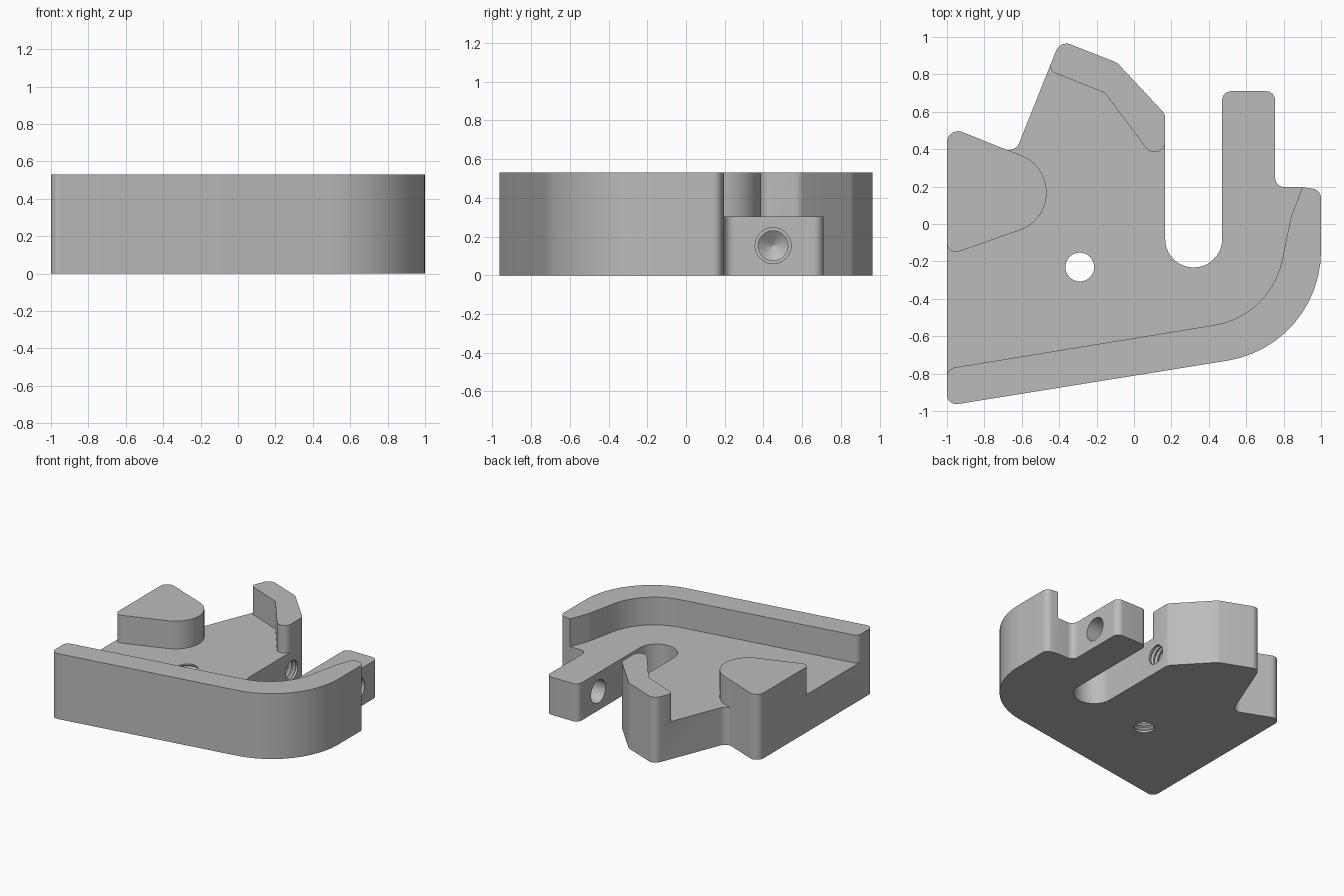
import bpy, bmesh, math
from mathutils import Vector, Matrix

cube = bpy.data.objects.get("Cube")
if cube:
    bpy.data.objects.remove(cube, do_unlink=True)

HEIGHT, FLOOR = 0.53, 0.305

grey = bpy.data.materials.new("plain grey")
grey.use_nodes = True
grey.diffuse_color = (0.5, 0.5, 0.5, 1)
grey.node_tree.nodes["Principled BSDF"].inputs["Base Color"].default_value = (0.5, 0.5, 0.5, 1)


def rounded(corners):
    """Turn (x, y, radius) corners into a closed path with tangent arcs."""
    path = []
    for i, (x, y, r) in enumerate(corners):
        p = Vector((x, y))
        if r == 0:
            path.append(p)
            continue
        a = (Vector(corners[i - 1][:2]) - p).normalized()
        b = (Vector(corners[(i + 1) % len(corners)][:2]) - p).normalized()
        half = a.angle(b) / 2
        centre = p + (a + b).normalized() * r / math.sin(half)
        start = p + a * r / math.tan(half) - centre
        end = p + b * r / math.tan(half) - centre
        turn = math.atan2(start.x * end.y - start.y * end.x, start.dot(end))
        steps = max(3, math.ceil(abs(turn) / math.radians(7)))
        for k in range(steps + 1):
            path.append(centre + Matrix.Rotation(turn * k / steps, 2) @ start)
    return path


def finish(name, bm):
    bmesh.ops.recalc_face_normals(bm, faces=bm.faces)
    mesh = bpy.data.meshes.new(name)
    bm.to_mesh(mesh)
    bm.free()
    mesh.materials.append(grey)
    obj = bpy.data.objects.new(name, mesh)
    bpy.context.collection.objects.link(obj)
    return obj


def prism(name, corners, z0, z1):
    bm = bmesh.new()
    base = bm.faces.new([bm.verts.new((p.x, p.y, z0)) for p in rounded(corners)])
    top = bmesh.ops.extrude_face_region(bm, geom=[base])["geom"]
    verts = [v for v in top if isinstance(v, bmesh.types.BMVert)]
    bmesh.ops.translate(bm, verts=verts, vec=(0, 0, z1 - z0))
    return finish(name, bm)


def turned(name, profile, matrix, sides=32):
    """Revolve (radius, height) pairs around the local z axis."""
    bm = bmesh.new()
    rings = []
    for r, h in profile:
        rings.append([bm.verts.new((r * math.cos(math.tau * k / sides),
                                    r * math.sin(math.tau * k / sides), h))
                      for k in range(sides)])
    for low, high in zip(rings, rings[1:]):
        for k in range(sides):
            n = (k + 1) % sides
            bm.faces.new((low[k], low[n], high[n], high[k]))
    bm.faces.new(rings[0])
    bm.faces.new(rings[-1])
    bm.transform(matrix)
    return finish(name, bm)


def thread(start, end, pitch=0.036, inner=0.077, outer=0.091):
    profile = []
    for k in range(int((end - start) / pitch)):
        h = start + k * pitch
        profile += [(inner, h), (inner, h + pitch * 0.3), (outer, h + pitch * 0.65)]
    return profile + [(inner, end)]


def cut(target, cutter):
    mod = target.modifiers.new("cut", "BOOLEAN")
    mod.operation, mod.solver, mod.object = "DIFFERENCE", "EXACT", cutter
    bpy.context.view_layer.objects.active = target
    bpy.ops.object.modifier_apply(modifier=mod.name)
    bpy.data.objects.remove(cutter, do_unlink=True)


# Full-height block with the slot and prong in its outline
block = prism("bracket_body", [
    (-1, -0.972, 0.05), (1, -0.65, 0.594), (1, 0.182, 0.05), (0.9, 0.197, 0),
    (0.755, 0.197, 0.05), (0.755, 0.71, 0.05), (0.471, 0.71, 0.05),
    (0.471, -0.232, 0.15), (0.167, -0.232, 0.15), (0.167, 0.587, 0.06),
    (-0.09, 0.862, 0.06), (-0.394, 0.982, 0.06), (-0.636, 0.378, 0.06),
    (-1, 0.525, 0.06)], 0, HEIGHT)

# Pocket that leaves the front wall, rear wall and side wedge standing
cut(block, prism("pocket_cutter", [
    # front wall
    (-1.2, -0.88, 0), (-1.001, -0.88, 0), (-1.001, -0.774, 0.05),
    (0.73, -0.491, 0.44), (0.84, 0.04, 0.2), (0.94, 0.3, 0),
    # around the prong and along the rear wall
    (0.94, 1.1, 0), (0.3, 1.1, 0), (0.3, 0.6, 0), (0.168, 0.6, 0),
    (0.168, 0.268, 0.058), (-0.155, 0.7, 0.04), (-0.459, 0.822, 0.04),
    (-0.422, 0.915, 0), (-0.6, 1.1, 0), (-1, 0.8, 0),
    # side wedge with its round nose
    (-1.1, 0.568, 0), (-0.077, 0.154, 0.213), (-1.001, -0.17, 0.05),
    (-1.001, -0.05, 0), (-1.2, -0.05, 0)], FLOOR, HEIGHT + 0.2))

# Vertical threaded hole through the floor
cut(block, turned("floor_hole_cutter",
                  [(0.077, -0.1)] + thread(0.006, 0.294) + [(0.077, 0.4)],
                  Matrix.Translation((-0.29, -0.23, 0))))

# Sideways holes: clearance through the prong, blind thread in the body
sideways = Matrix.Rotation(-math.pi / 2, 4, "Y")
cut(block, turned("prong_hole_cutter", [(0.093, -0.2), (0.093, 0.2)],
                  Matrix.Translation((0.613, 0.45, 0.153)) @ sideways))
cut(block, turned("body_hole_cutter",
                  [(0.077, -0.1)] + thread(0.006, 0.402) + [(0.002, 0.45)],
                  Matrix.Translation((0.167, 0.45, 0.153)) @ sideways))

# Smooth the round corners, keep the rest crisp
bpy.ops.object.select_all(action="DESELECT")
block.select_set(True)
bpy.context.view_layer.objects.active = block
bpy.ops.object.shade_smooth_by_angle(angle=math.radians(20))
